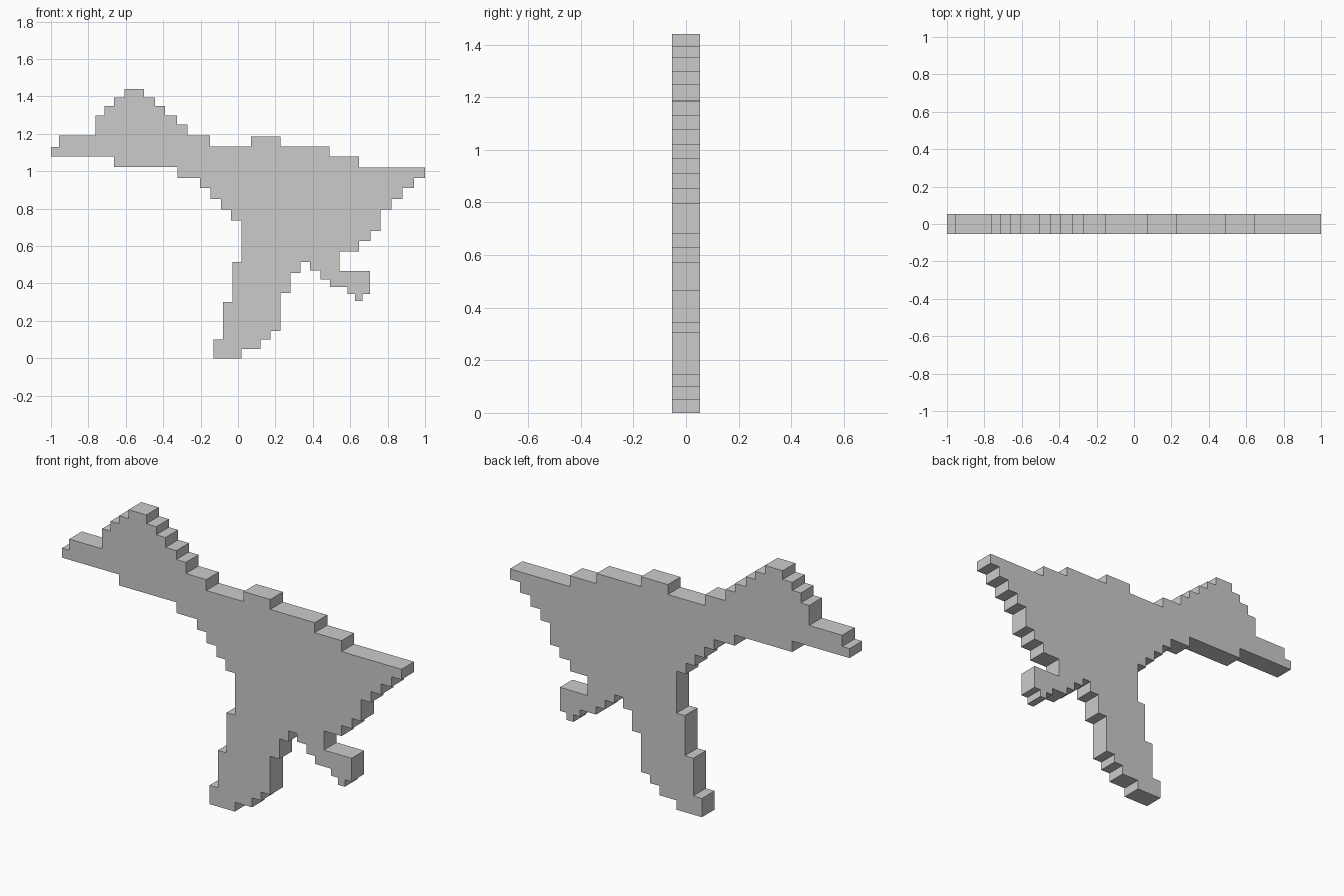
import bpy
import bmesh

if "Cube" in bpy.data.objects:
    bpy.data.objects.remove(bpy.data.objects["Cube"])

HALF_DEPTH = 0.053

# Stepped silhouette, walked clockwise from the left tip.
# Each pair is one stair step: move vertically to z, then horizontally to x.
START = (-1.0, 1.08)

crest = [(1.13, -0.957), (1.19, -0.763), (1.297, -0.714), (1.35, -0.663),
         (1.393, -0.607), (1.44, -0.503), (1.393, -0.444), (1.35, -0.39),
         (1.297, -0.326), (1.25, -0.27), (1.19, -0.15)]

top_edge = [(1.132, 0.07), (1.185, 0.227), (1.132, 0.489), (1.078, 0.647),
            (1.02, 1.0)]

right_slope = [(0.965, 0.941), (0.91, 0.88), (0.853, 0.82), (0.795, 0.763),
               (0.68, 0.708), (0.626, 0.647), (0.57, 0.543)]

hook = [(0.468, 0.706), (0.343, 0.666), (0.305, 0.626), (0.343, 0.586),
        (0.38, 0.492), (0.422, 0.44), (0.47, 0.385), (0.514, 0.334)]

leg = [(0.457, 0.281), (0.35, 0.227), (0.145, 0.174), (0.1, 0.12),
       (0.05, 0.018), (0.0, -0.131), (0.1, -0.08), (0.3, -0.03),
       (0.514, 0.018)]

left_slope = [(0.737, -0.037), (0.795, -0.091), (0.853, -0.147),
              (0.91, -0.203), (0.965, -0.324), (1.022, -0.663), (1.08, -1.0)]


def stair_outline(start, steps):
    """Turn (z, x) steps into a closed right-angled outline."""
    points = []
    x = start[0]
    for z, next_x in steps:
        points += [(x, z), (next_x, z)]
        x = next_x
    return points[:-1] if points[-1] == points[0] else points


def extruded_plate(name, outline, half_depth):
    """Fill the outline in the xz plane and extrude it along y."""
    bm = bmesh.new()
    face = bm.faces.new([bm.verts.new((x, -half_depth, z)) for x, z in outline])
    result = bmesh.ops.extrude_face_region(bm, geom=[face], use_keep_orig=True)
    moved = [v for v in result["geom"] if isinstance(v, bmesh.types.BMVert)]
    bmesh.ops.translate(bm, verts=moved, vec=(0, 2 * half_depth, 0))
    bmesh.ops.recalc_face_normals(bm, faces=bm.faces)
    mesh = bpy.data.meshes.new(name)
    bm.to_mesh(mesh)
    bm.free()
    obj = bpy.data.objects.new(name, mesh)
    bpy.context.collection.objects.link(obj)
    return obj


# Single flat plate with the stepped border
steps = crest + top_edge + right_slope + hook + leg + left_slope
extruded_plate("stepped_plate", stair_outline(START, steps), HALF_DEPTH)
